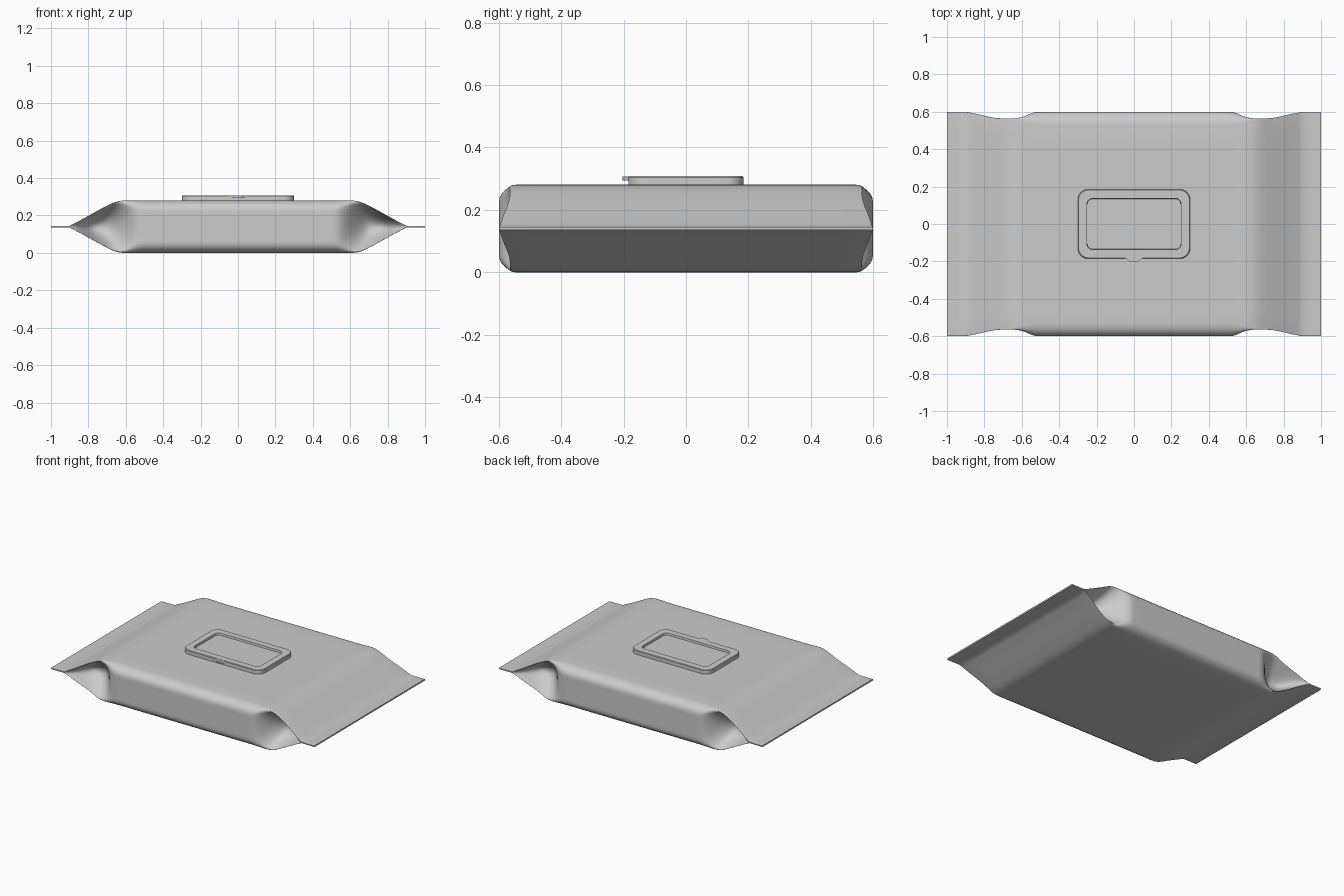
import bpy, bmesh
from math import sin, cos, pi

if "Cube" in bpy.data.objects:
    bpy.data.objects.remove(bpy.data.objects["Cube"])

ZC = 0.14          # height of the seal
FIN = 0.005        # half thickness of the seal


def finish(name, bm, angle):
    bmesh.ops.recalc_face_normals(bm, faces=bm.faces)
    me = bpy.data.meshes.new(name)
    bm.to_mesh(me)
    bm.free()
    ob = bpy.data.objects.new(name, me)
    bpy.context.collection.objects.link(ob)
    bpy.ops.object.select_all(action='DESELECT')
    ob.select_set(True)
    bpy.context.view_layer.objects.active = ob
    bpy.ops.object.shade_smooth_by_angle(angle=angle)
    return ob


def bridge(bm, a, b):
    n = len(a)
    for i in range(n):
        bm.faces.new((a[i], a[(i + 1) % n], b[(i + 1) % n], b[i]))


def ramp(x, a, b):
    t = min(max((x - a) / (b - a), 0), 1)
    return t * t * (3 - 2 * t)


def half_height(x):
    # flat top, rounded shoulder, then a straight slope down to the seal
    if x >= 0.9:
        return FIN
    if x <= 0.54:
        return 0.14
    slope = 0.49
    if x >= 0.68:
        return FIN + 0.01 * ramp(x, 0.9, 0.68) + slope * (0.9 - x)
    t = (x - 0.54) / 0.14
    end = FIN + 0.01 + slope * 0.22
    h = t * t * (3 - 2 * t)
    return 0.14 * (1 - h) + end * h + (t ** 3 - t ** 2) * -slope * 0.14


def section(x):
    ax = abs(x)
    h = half_height(ax)
    w, g = 0.6, 0.0
    if 0.5 < ax < 0.9:
        w -= 0.03 * sin(pi * (ax - 0.5) / 0.4) ** 2
        g = 0.13 * ramp(ax, 0.52, 0.72) * (1 - ramp(ax, 0.76, 0.9))
    k = 1 - 0.9 * ramp(ax, 0.5, 0.7)
    ry, rz = 0.07 * k, min(0.055 * k, h * 0.5)
    q = [((w - ry) * f, h) for f in (0, 0.3, 0.6, 0.85)]
    q += [(w - ry + ry * sin(i * pi / 12), h - rz + rz * cos(i * pi / 12)) for i in range(7)]
    q += [(w, (h - rz) * (1 - i / 6)) for i in range(1, 7)]
    # folded-in gusset on the side walls
    q = [(y - g * (1 - (z / h) ** 2) * (y / w) ** 8, z) for y, z in q]
    right = q + [(y, -z) for y, z in q[-2::-1]]
    return right + [(-y, z) for y, z in right[-2:0:-1]]


# Pouch body lofted along x
half = [0, 0.25, 0.45] + [0.5 + 0.02 * i for i in range(21)] + [0.95, 1.0]
stations = [-x for x in half[:0:-1]] + half
bm = bmesh.new()
rings = [[bm.verts.new((x, y, ZC + z)) for y, z in section(x)] for x in stations]
for a, b in zip(rings, rings[1:]):
    bridge(bm, a, b)
bm.faces.new(rings[0])
bm.faces.new(rings[-1])
finish("pouch", bm, 0.75)


def rounded(bm, hx, hy, r, z, seg=8):
    vs = []
    for k, (sx, sy) in enumerate(((1, 1), (-1, 1), (-1, -1), (1, -1))):
        for i in range(seg + 1):
            a = (k + i / seg) * pi / 2
            vs.append(bm.verts.new((sx * (hx - r) + r * cos(a), sy * (hy - r) + r * sin(a), z)))
    return vs


# Lid with a raised rim and sunken panel
bm = bmesh.new()
loops = [rounded(bm, *p) for p in ((0.3, 0.185, 0.055, 0.272), (0.3, 0.185, 0.055, 0.304),
                                   (0.296, 0.181, 0.051, 0.308), (0.252, 0.137, 0.03, 0.308),
                                   (0.25, 0.135, 0.028, 0.294))]
for a, b in zip(loops, loops[1:]):
    bridge(bm, a, b)
bm.faces.new(loops[0])
bm.faces.new(loops[-1])
finish("lid", bm, 0.5)

# Pull tab on the front edge of the lid
outline = [(-0.045, -0.178), (-0.045, -0.185), (-0.034, -0.19), (-0.025, -0.199), (-0.015, -0.203)]
outline += [(-x, y) for x, y in outline[::-1]]
bm = bmesh.new()
low, top = [[bm.verts.new((x, y, z)) for x, y in outline] for z in (0.294, 0.307)]
bridge(bm, low, top)
bm.faces.new(low)
bm.faces.new(top)
finish("lid_tab", bm, 0.6)
